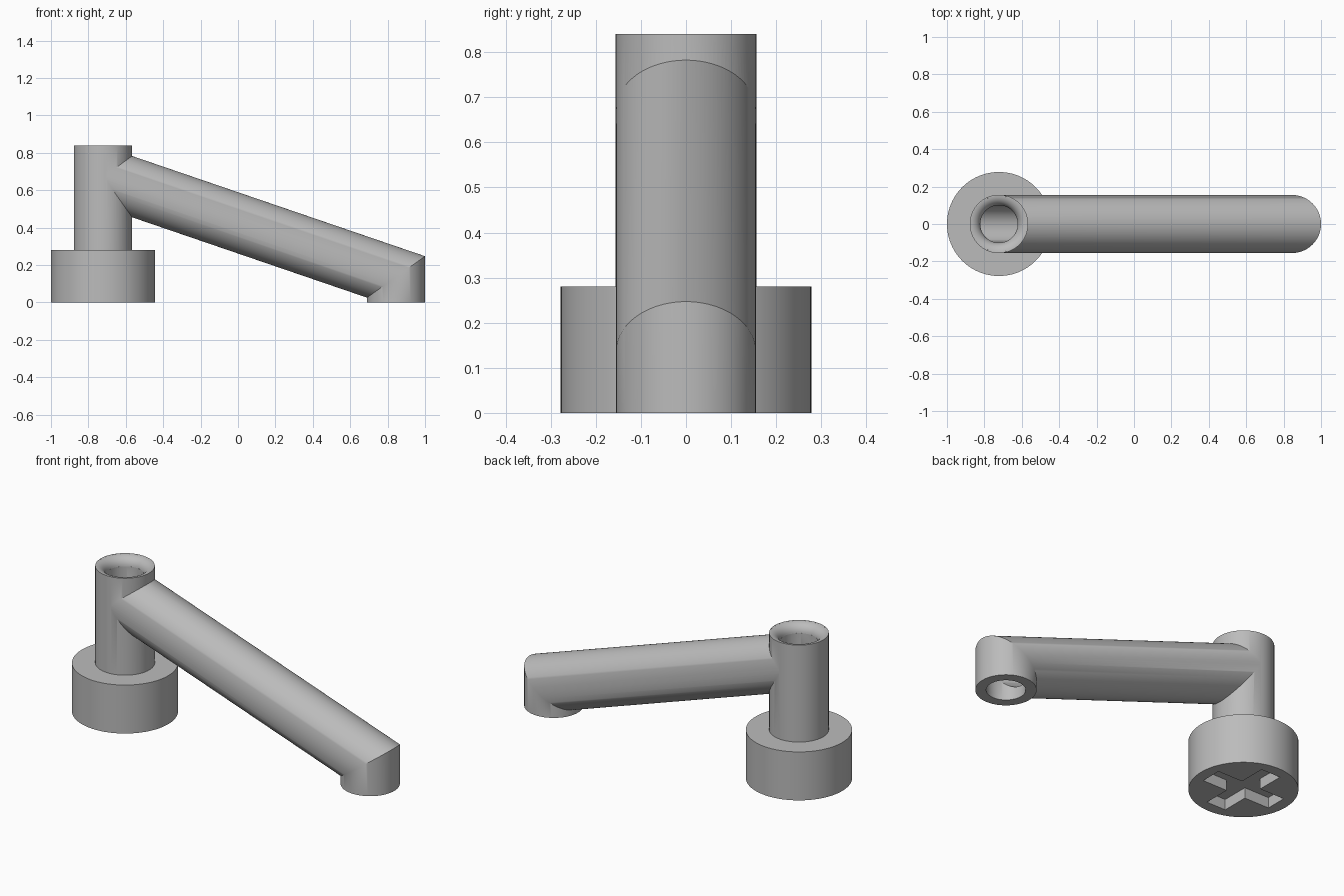
import bpy, bmesh, math
from mathutils import Vector

cube = bpy.data.objects.get("Cube")
if cube:
    bpy.data.objects.remove(cube, do_unlink=True)

SEG = 96
POST_X, SPOUT_X = -0.722, 0.845
POST_R, PIPE_R, BORE_R, BASE_R = 0.156, 0.155, 0.1, 0.278
TOP, BASE_TOP = 0.84, 0.28
UPPER = Vector((POST_X, 0, 0.672))
LOWER = Vector((SPOUT_X, 0, 0.136))

metal = bpy.data.materials.new("grey metal")
metal.use_nodes = True
GREY = (0.5, 0.5, 0.5, 1)
metal.diffuse_color = GREY
metal.node_tree.nodes["Principled BSDF"].inputs["Base Color"].default_value = GREY


def loft(name, rings):
    """Closed solid through a list of point rings."""
    bm = bmesh.new()
    loops = [[bm.verts.new(p) for p in ring] for ring in rings]
    for a, b in zip(loops, loops[1:]):
        for i in range(len(a)):
            j = (i + 1) % len(a)
            bm.faces.new((a[i], a[j], b[j], b[i]))
    bm.faces.new(loops[0])
    bm.faces.new(loops[-1])
    bmesh.ops.recalc_face_normals(bm, faces=bm.faces)
    mesh = bpy.data.meshes.new(name)
    bm.to_mesh(mesh)
    bm.free()
    obj = bpy.data.objects.new(name, mesh)
    bpy.context.collection.objects.link(obj)
    mesh.materials.append(metal)
    return obj


def lathe(name, profile):
    """Solid of revolution about the post axis from (radius, z) pairs."""
    turns = [math.tau * i / SEG for i in range(SEG)]
    return loft(name, [[(POST_X + r * math.cos(t), r * math.sin(t), z) for t in turns]
                       for r, z in profile])


def mitred_pipe(name, path, radius):
    """Round pipe with mitred corners along a path in the XZ plane."""
    dirs = [(b - a).normalized() for a, b in zip(path, path[1:])]
    rings = []
    for i, p in enumerate(path):
        d_in, d_out = dirs[max(i - 1, 0)], dirs[min(i, len(dirs) - 1)]
        normal = (d_in + d_out).normalized()
        side = Vector((0, 1, 0))
        across = side.cross(normal) / normal.dot(d_in)
        rings.append([p + radius * (math.cos(t) * side + math.sin(t) * across)
                      for t in (math.tau * k / SEG for k in range(SEG))])
    return loft(name, rings)


def combine(target, tool, operation):
    mod = target.modifiers.new(operation.title(), "BOOLEAN")
    mod.operation, mod.object, mod.solver = operation, tool, "EXACT"
    bpy.context.view_layer.objects.active = target
    bpy.ops.object.modifier_apply(modifier=mod.name)
    bpy.data.objects.remove(tool, do_unlink=True)


def smooth(obj):
    bpy.ops.object.select_all(action="DESELECT")
    obj.select_set(True)
    bpy.context.view_layer.objects.active = obj
    bpy.ops.object.shade_smooth_by_angle(angle=math.radians(30))


# Upright post joined to the sloping arm and its downturned end
spout = lathe("post_and_arm", [(POST_R, BASE_TOP), (POST_R, TOP)])
arm = mitred_pipe("arm", [UPPER, LOWER, Vector((SPOUT_X, 0, 0))], PIPE_R)
combine(spout, arm, "UNION")

# Bore running through the whole pipe
bore = mitred_pipe("bore", [Vector((POST_X, 0, TOP + 0.1)), UPPER, LOWER,
                            Vector((SPOUT_X, 0, -0.1))], BORE_R)
combine(spout, bore, "DIFFERENCE")

# Rounded flare at the mouth of the post
FLARE = 0.055
angles = [math.radians(a) for a in range(5, 86, 8)]
curve = [(PIPE_R - FLARE * math.cos(a), TOP - FLARE + FLARE * math.sin(a)) for a in angles]
flare = lathe("flare", [(0.09, TOP - FLARE)] + curve + [(PIPE_R, TOP + 0.05)])
combine(spout, flare, "DIFFERENCE")
smooth(spout)

# Round base with a cross-shaped socket underneath
base = lathe("base", [(BASE_R, 0), (BASE_R, BASE_TOP)])
REACH, HALF, DEPTH = 0.215, 0.06, 0.06
quarter = [(REACH, -HALF), (REACH, HALF), (HALF, HALF)]
outline = []
for k in range(4):
    c, s = round(math.cos(k * math.pi / 2)), round(math.sin(k * math.pi / 2))
    outline += [(POST_X + x * c - y * s, x * s + y * c) for x, y in quarter]
socket = loft("socket", [[(x, y, z) for x, y in outline] for z in (-0.05, DEPTH)])
combine(base, socket, "DIFFERENCE")
smooth(base)
